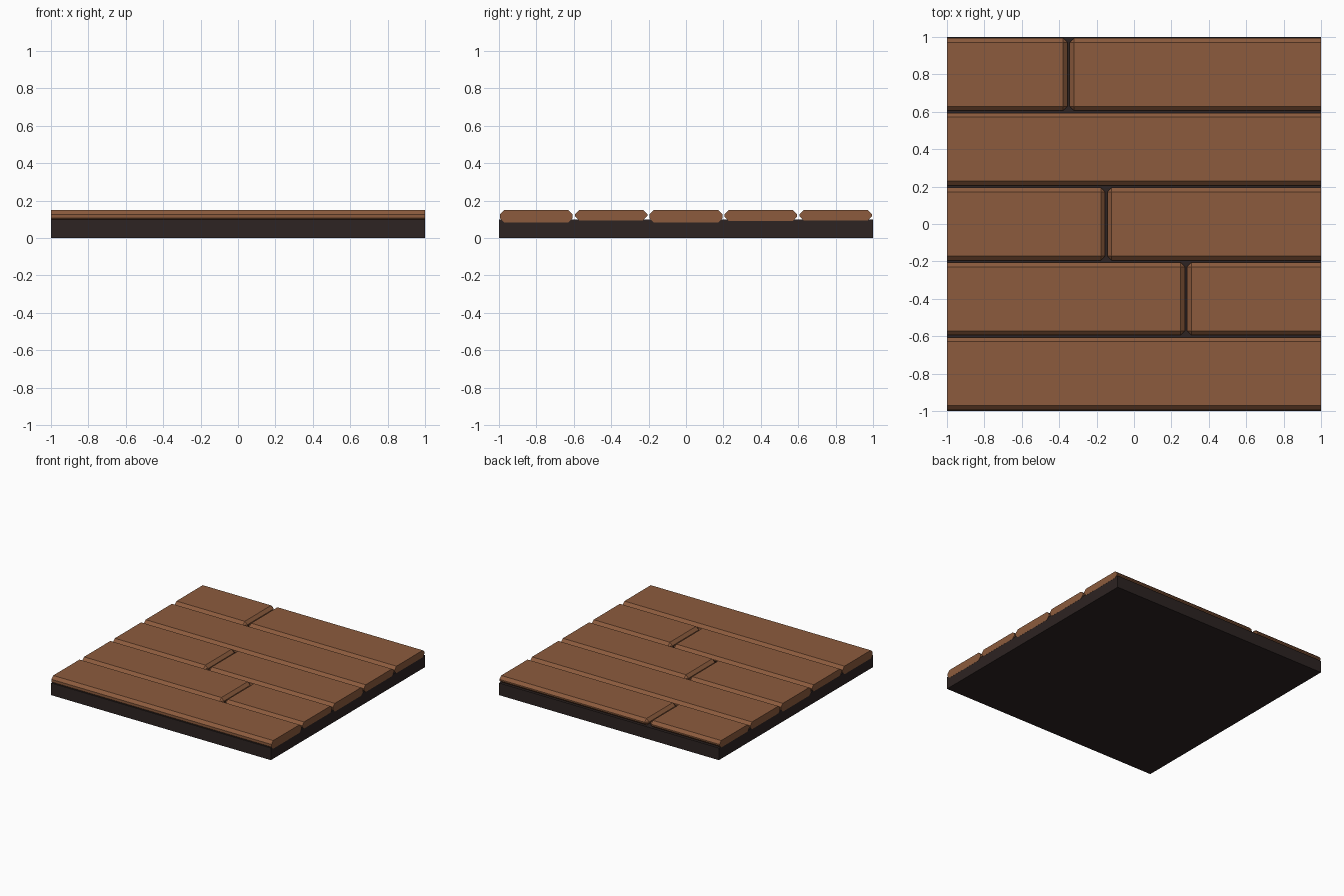
import bpy, bmesh
from mathutils import Vector

if "Cube" in bpy.data.objects:
    bpy.data.objects.remove(bpy.data.objects["Cube"])

def material(name, color):
    m = bpy.data.materials.new(name)
    m.diffuse_color = (*color, 1)
    m.use_nodes = True
    m.node_tree.nodes["Principled BSDF"].inputs["Base Color"].default_value = m.diffuse_color
    return m

wood = material("brown wood", (0.262, 0.105, 0.047))
dark = material("dark underlay", (0.026, 0.017, 0.016))

def box(name, lo, hi, mat, bevel=0):
    """Box from corner to corner; edges are chamfered except around faces on x = +-1."""
    lo, hi = Vector(lo), Vector(hi)
    bm = bmesh.new()
    bmesh.ops.create_cube(bm, size=1)
    for v in bm.verts:
        v.co = Vector(hi[i] if v.co[i] > 0 else lo[i] for i in range(3))
    if bevel:
        edges = [e for e in bm.edges if not all(v.co.x < -0.999 for v in e.verts)
                 and not all(v.co.x > 0.999 for v in e.verts)]
        bmesh.ops.bevel(bm, geom=edges, offset=bevel, offset_type='OFFSET',
                        segments=1, affect='EDGES', profile=0.5)
    bmesh.ops.recalc_face_normals(bm, faces=bm.faces)
    me = bpy.data.meshes.new(name)
    bm.to_mesh(me)
    bm.free()
    me.materials.append(mat)
    ob = bpy.data.objects.new(name, me)
    bpy.context.collection.objects.link(ob)
    return ob

# dark slab under the boards, a hair inside the plank ends
box("underlay", (-0.9992, -1, 0), (0.9992, 1, 0.10), dark)

# five rows of planks: (joint position or None, underside height), front to back
rows = [(None, 0.083), (0.278, 0.095), (-0.148, 0.082), (None, 0.09), (-0.35, 0.093)]
gap = 0.006
for r, (joint, bottom) in enumerate(rows):
    y = -0.8 + 0.4 * r
    spans = [(-1, 1)] if joint is None else [(-1, joint - gap), (joint + gap, 1)]
    for k, (x0, x1) in enumerate(spans):
        box(f"plank_{r + 1}_{k + 1}", (x0, y - 0.194, bottom),
            (x1, y + 0.194, 0.15), wood, 0.023)
